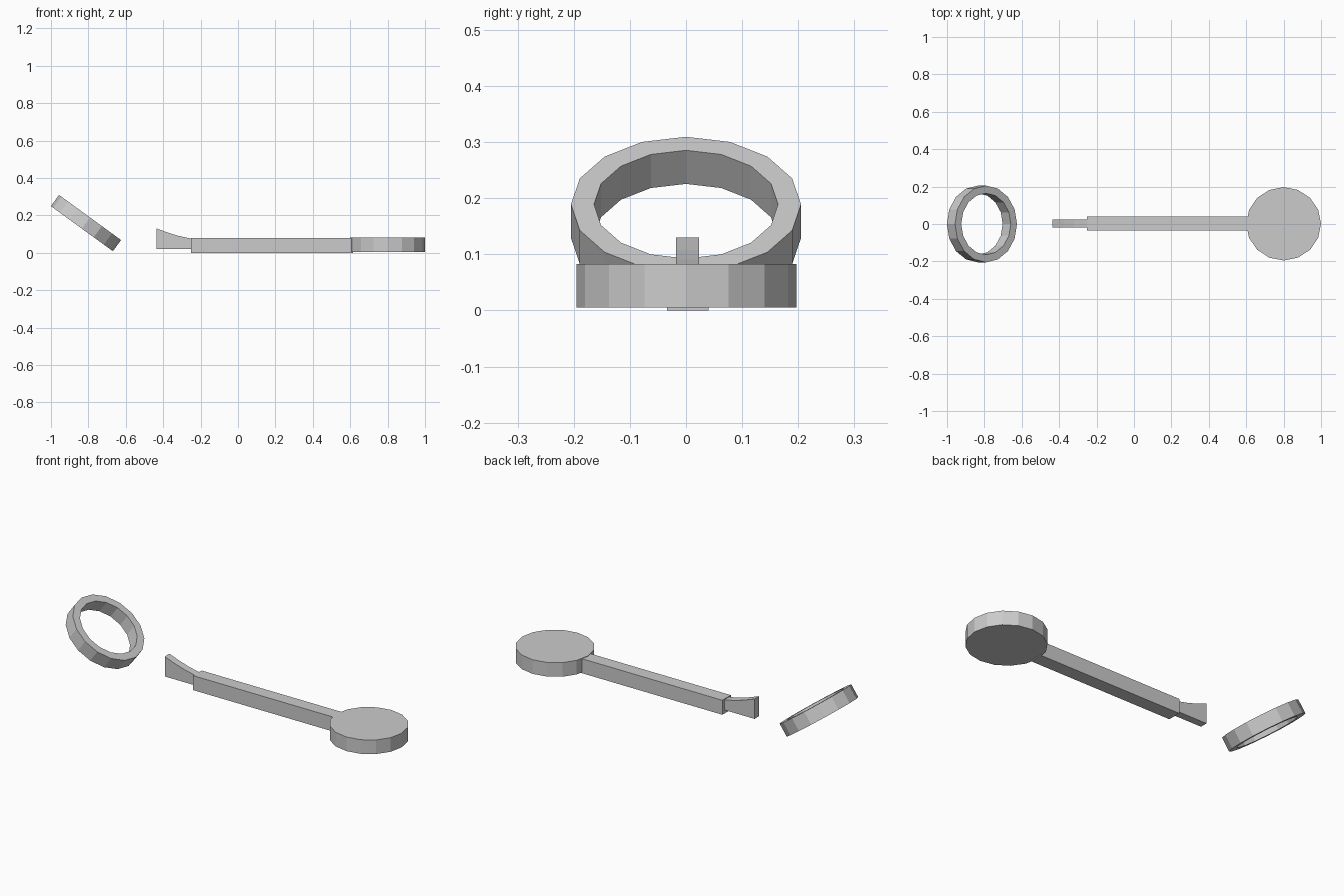
import bpy, bmesh
from math import cos, sin, pi, radians
from mathutils import Matrix

if "Cube" in bpy.data.objects:
    bpy.data.objects.remove(bpy.data.objects["Cube"])


def make(name, bm):
    bmesh.ops.recalc_face_normals(bm, faces=bm.faces[:])
    me = bpy.data.meshes.new(name)
    bm.to_mesh(me)
    bm.free()
    ob = bpy.data.objects.new(name, me)
    bpy.context.collection.objects.link(ob)
    return ob


def extrude_xz(name, profile, y0, y1):
    """Solid from an x/z outline, extruded along y."""
    bm = bmesh.new()
    face = bm.faces.new([bm.verts.new((x, y0, z)) for x, z in profile])
    new = bmesh.ops.extrude_face_region(bm, geom=[face])["geom"]
    verts = [g for g in new if isinstance(g, bmesh.types.BMVert)]
    bmesh.ops.translate(bm, verts=verts, vec=(0, y1 - y0, 0))
    return make(name, bm)


def box(name, x0, x1, y0, y1, z0, z1):
    return extrude_xz(name, [(x0, z0), (x1, z0), (x1, z1), (x0, z1)], y0, y1)


def ring(name, r_out, r_in, h, sides):
    bm = bmesh.new()
    loops = [[bm.verts.new((r * cos(2 * pi * i / sides), r * sin(2 * pi * i / sides), z))
              for i in range(sides)]
             for r, z in ((r_out, -h / 2), (r_out, h / 2), (r_in, h / 2), (r_in, -h / 2))]
    for a, b in zip(loops, loops[1:] + loops[:1]):
        for i in range(sides):
            j = (i + 1) % sides
            bm.faces.new((a[i], a[j], b[j], b[i]))
    return make(name, bm)


# Tilted open ring floating off the tip
hoop = ring("tilted_ring", 0.205, 0.164, 0.074, 16)
hoop.location = (-0.813, 0, 0.159)
hoop.rotation_euler = (0, radians(36), 0)

# Flared tip with a concave top
extrude_xz("flared_tip",
           [(-0.435, 0.02), (-0.24, 0.02), (-0.24, 0.074), (-0.265, 0.079),
            (-0.32, 0.091), (-0.375, 0.108), (-0.435, 0.13)], -0.018, 0.023)

# Handle in two sections
box("handle_front", -0.25, 0.30, -0.034, 0.040, 0, 0.08)
box("handle_rear", 0.30, 0.615, -0.034, 0.040, 0, 0.08)

# Round end disc
bm = bmesh.new()
bmesh.ops.create_cone(bm, cap_ends=True, segments=16, radius1=0.2, radius2=0.2, depth=0.078,
                      matrix=Matrix.Translation((0.8, 0.001, 0.044)) @ Matrix.Diagonal((1, 0.98, 1, 1)))
make("end_disc", bm)
